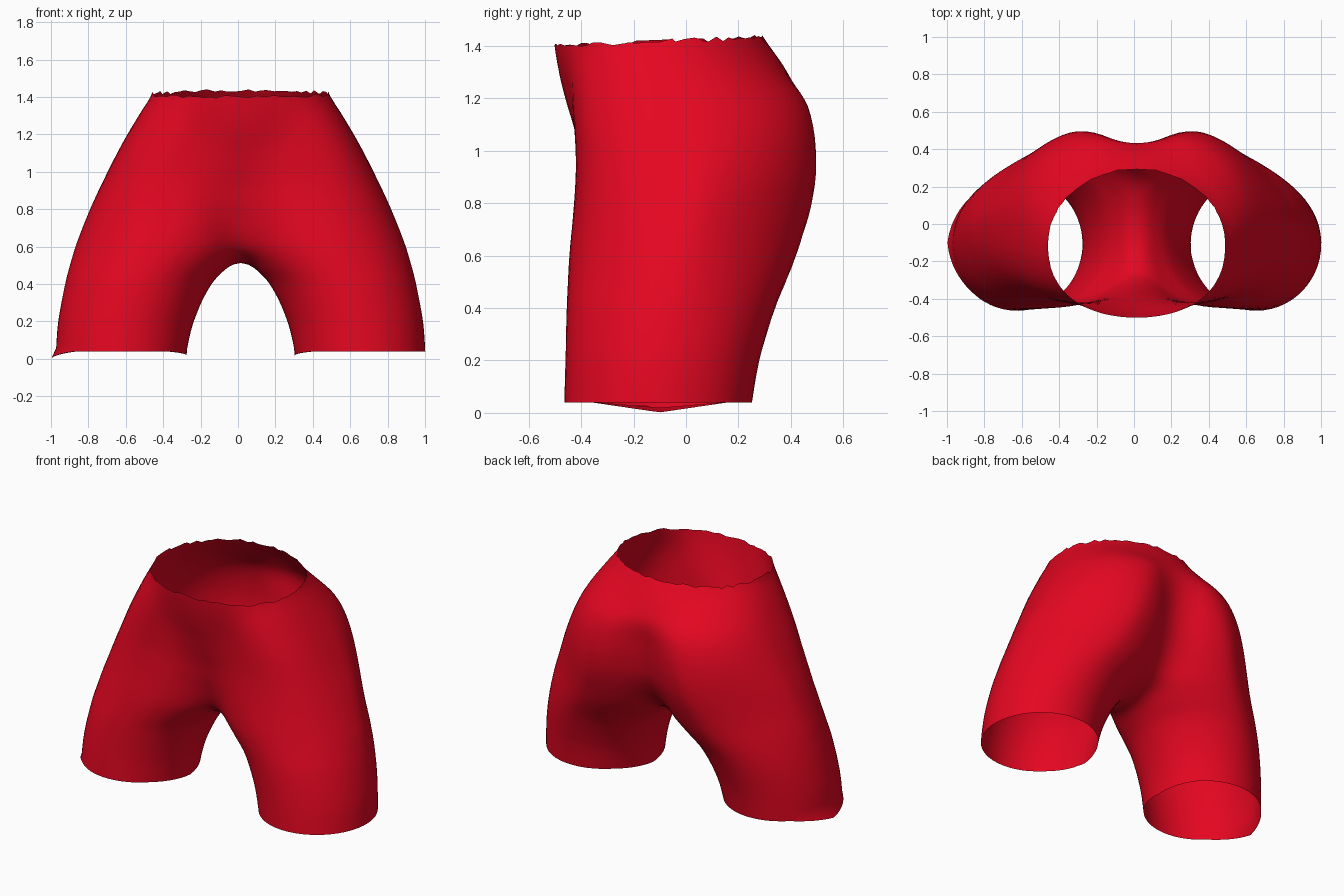
import bpy, bmesh, math, random
from mathutils import Vector

if "Cube" in bpy.data.objects:
    bpy.data.objects.remove(bpy.data.objects["Cube"])

random.seed(4)
SHIFT = 0.014   # symmetry plane of the garment
BLEND = 0.18    # softness of the join between the two legs
STEP = 0.045

# leg cross-section by height: z, inner x, outer x, front y, back y
ROWS = [
    (0.00, 0.298, 0.990, -0.465, 0.245),
    (0.20, 0.25, 0.975, -0.46, 0.28),
    (0.40, 0.155, 0.938, -0.455, 0.34),
    (0.51, 0.05, 0.91, -0.45, 0.385),
    (0.60, -0.03, 0.883, -0.445, 0.42),
    (0.80, -0.11, 0.805, -0.427, 0.48),
    (0.95, -0.13, 0.735, -0.42, 0.497),
    (1.10, -0.15, 0.66, -0.427, 0.484),
    (1.20, -0.19, 0.605, -0.437, 0.45),
    (1.30, -0.25, 0.545, -0.45, 0.37),
    (1.42, -0.33, 0.47, -0.465, 0.268),
    (1.60, -0.38, 0.38, -0.48, 0.15),
]


def slope(i, c):
    a, b = ROWS[max(i - 1, 0)], ROWS[min(i + 1, len(ROWS) - 1)]
    return (b[c] - a[c]) / (b[0] - a[0])


def bump(z, mid, width):
    return math.exp(-((z - mid) / width) ** 2)


def section(z):
    """Smoothly interpolated cross-section at height z."""
    z = min(max(z, ROWS[0][0]), ROWS[-1][0] - 1e-6)
    i = max(k for k in range(len(ROWS) - 1) if ROWS[k][0] <= z)
    a, b = ROWS[i], ROWS[i + 1]
    h = b[0] - a[0]
    t = (z - a[0]) / h
    out = []
    for c in range(1, 5):
        out.append((2*t**3 - 3*t*t + 1) * a[c] + (t**3 - 2*t*t + t) * h * slope(i, c)
                   + (3*t*t - 2*t**3) * b[c] + (t**3 - t*t) * h * slope(i + 1, c))
    # roundness of each quarter: inner front, outer front, inner back, outer back
    out.append({(0, 0): 2 + 0.65 * bump(z, 1.17, 0.27),
                (1, 0): 2 + 0.6 * bump(z, 1.1, 0.38),
                (0, 1): 2 - 0.2 * bump(z, 1.0, 0.35),
                (1, 1): 2 - 0.5 * bump(z, 0.75, 0.36)})
    return out


def ring(u, v, powers):
    p = powers[int(u > 0), int(v > 0)]
    return ((abs(u) ** p + abs(v) ** p) ** (1 / p) - 1) * 0.4


def field(x, y, z, sec=None):
    """Negative inside the body: two leg sections blended together."""
    xi, xo, yf, yb, powers = sec or section(z)
    cx, rx, cy, ry = (xi + xo) / 2, (xo - xi) / 2, (yf + yb) / 2, (yb - yf) / 2
    v = (y - cy) / ry
    d1 = ring((x - cx) / rx, v, powers)
    d2 = ring((-x - cx) / rx, v, powers)
    h = max(BLEND - abs(d1 - d2), 0) / BLEND
    return min(d1, d2) - h * h * BLEND / 4


def project(p):
    """Move a point onto the surface."""
    e = 1e-3
    for _ in range(5):
        f = field(*p)
        g = Vector([(field(*(p + d)) - field(*(p - d))) / (2 * e)
                    for d in (Vector((e, 0, 0)), Vector((0, e, 0)), Vector((0, 0, e)))])
        p = p - g * max(-0.04, min(0.04, f / max(g.length_squared, 0.05)))
    return p


# sample the body on a grid and make one vertex per crossed cell
NX, NY, NZ = 48, 26, 38
origin = Vector((-STEP * (NX - 1) / 2, -0.57, -0.1))
val = {}
for k in range(NZ):
    z = origin.z + k * STEP
    sec = section(z)
    for i in range(NX):
        for j in range(NY):
            val[i, j, k] = field(origin.x + i * STEP, origin.y + j * STEP, z, sec)

bm = bmesh.new()
cells = {}


def cell_vert(c):
    if c not in cells:
        cells[c] = bm.verts.new(project(origin + Vector(c) * STEP + Vector((STEP / 2,) * 3)))
    return cells[c]


for (i, j, k), a in val.items():
    for axis in range(3):
        n = [i, j, k]
        n[axis] += 1
        b = val.get(tuple(n))
        if b is None or (a < 0) == (b < 0):
            continue
        u, w = [q for q in range(3) if q != axis]
        quad = []
        for du, dw in ((0, 0), (-1, 0), (-1, -1), (0, -1)):
            c = [i, j, k]
            c[u] += du
            c[w] += dw
            quad.append(cell_vert(tuple(c)))
        bm.faces.new(quad)

# gently relax the grid, staying on the surface
for _ in range(2):
    bmesh.ops.smooth_vert(bm, verts=bm.verts[:], factor=0.5,
                          use_axis_x=True, use_axis_y=True, use_axis_z=True)
    for v in bm.verts:
        v.co = project(v.co)


def cut(co, no):
    bmesh.ops.bisect_plane(bm, geom=bm.verts[:] + bm.edges[:] + bm.faces[:],
                           plane_co=co, plane_no=no, clear_outer=True)


# open waist and leg holes
cut((0, -0.5, 1.40), (0, -0.045, 1))
cut((0, 0, 0.04), (0, 0, -1))
bmesh.ops.remove_doubles(bm, verts=bm.verts[:], dist=0.01)
bmesh.ops.recalc_face_normals(bm, faces=bm.faces[:])

# uneven rims
for v in bm.verts:
    if v.is_boundary:
        if v.co.z > 1:
            v.co.z += random.uniform(-0.008, 0.008)
        else:
            near = max(0, 1 - abs(v.co.y + 0.1) / 0.26)
            if v.co.x < -0.8:
                v.co.z -= 0.038 * near
                v.co.x -= 0.024 * near
            elif abs(v.co.x) < 0.45:
                v.co.z -= 0.022 * near
    v.co.x += SHIFT

mesh = bpy.data.meshes.new("shorts")
bm.to_mesh(mesh)
bm.free()
shorts = bpy.data.objects.new("shorts", mesh)
bpy.context.collection.objects.link(shorts)

red = bpy.data.materials.new("red_cloth")
red.diffuse_color = (0.78, 0.002, 0.015, 1)
red.use_nodes = True
red.node_tree.nodes["Principled BSDF"].inputs["Base Color"].default_value = red.diffuse_color
mesh.materials.append(red)

bpy.context.view_layer.objects.active = shorts
shorts.select_set(True)
bpy.ops.object.shade_smooth_by_angle(angle=math.radians(40))
